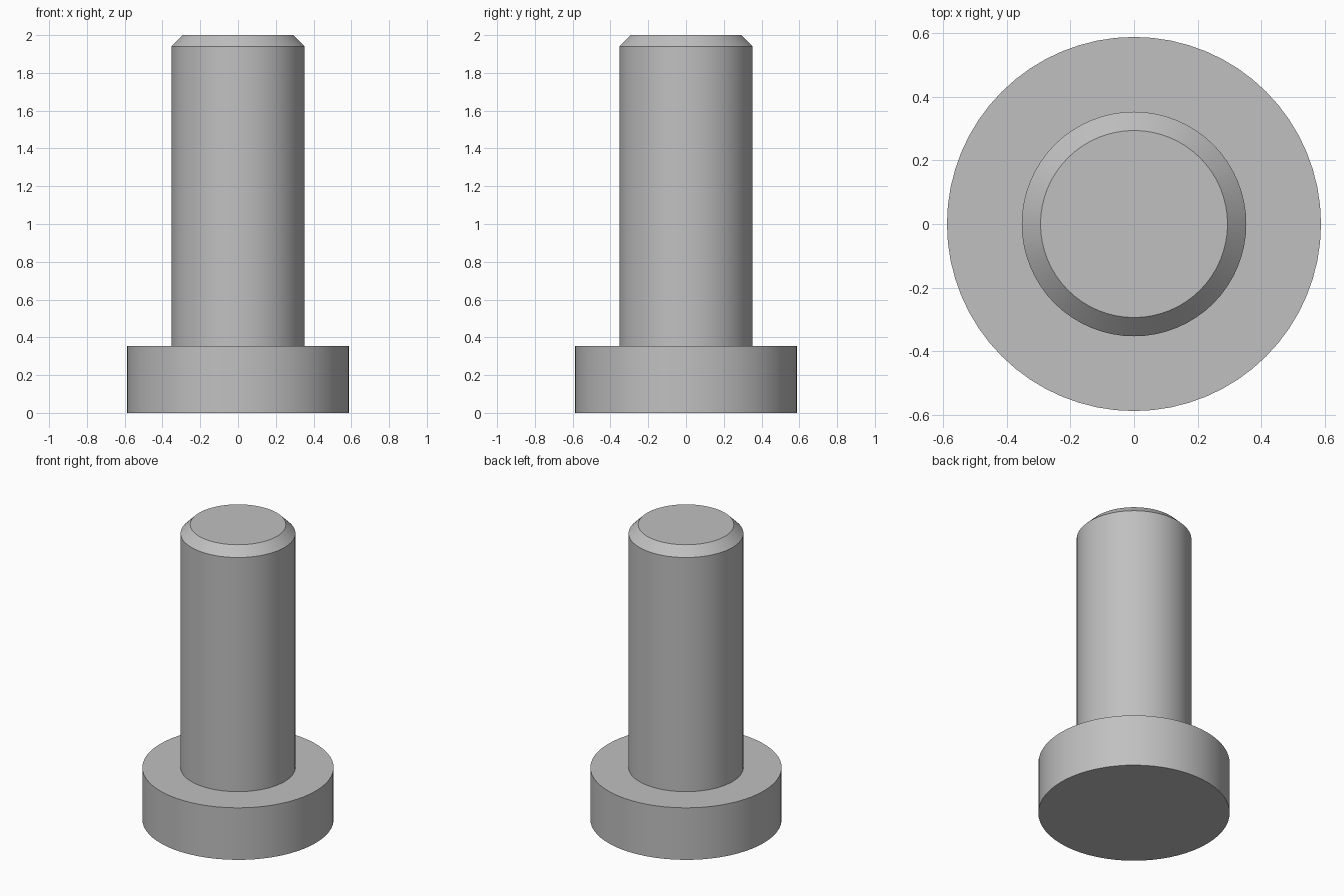
import bpy, bmesh, math

if "Cube" in bpy.data.objects:
    bpy.data.objects.remove(bpy.data.objects["Cube"])

SEGMENTS = 64

steel = bpy.data.materials.new("grey_steel")
steel.diffuse_color = (0.53, 0.53, 0.53, 1)
steel.use_nodes = True
steel.node_tree.nodes["Principled BSDF"].inputs["Base Color"].default_value = steel.diffuse_color

# Half profile of the pin (radius, height): flat head, shank, chamfered tip
profile = [(0.588, 0.0), (0.588, 0.353), (0.353, 0.353),
           (0.353, 1.941), (0.294, 2.0)]

# Turn the profile into stacked rings
bm = bmesh.new()
rings = []
for r, z in profile:
    rings.append([bm.verts.new((r * math.cos(a), r * math.sin(a), z))
                  for a in (2 * math.pi * i / SEGMENTS for i in range(SEGMENTS))])
for low, high in zip(rings, rings[1:]):
    for i in range(SEGMENTS):
        j = (i + 1) % SEGMENTS
        bm.faces.new((low[i], low[j], high[j], high[i]))

# Flat underside of the head and flat end of the tip
bm.faces.new(rings[0][::-1])
bm.faces.new(rings[-1])

mesh = bpy.data.meshes.new("headed_pin")
bm.to_mesh(mesh)
bm.free()
mesh.materials.append(steel)

pin = bpy.data.objects.new("headed_pin", mesh)
bpy.context.collection.objects.link(pin)
bpy.context.view_layer.objects.active = pin
pin.select_set(True)
bpy.ops.object.shade_smooth_by_angle(angle=math.radians(30))
